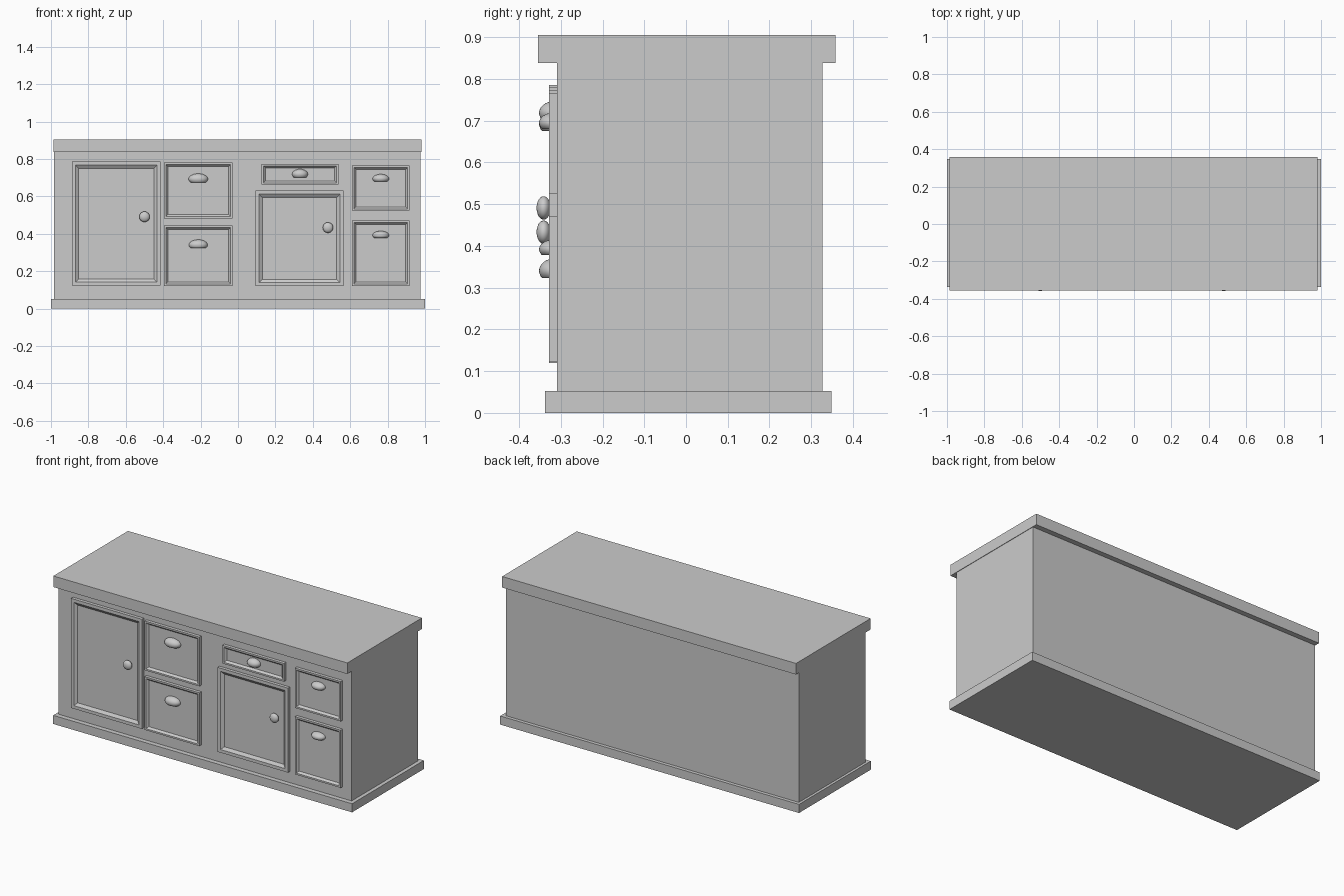
import bpy, bmesh, math
from mathutils import Matrix, Vector

if "Cube" in bpy.data.objects:
    bpy.data.objects.remove(bpy.data.objects["Cube"])

FACE = -0.328   # front plane of doors and drawers
BODY = -0.309   # front plane of the carcass


def finish(bm, name, smooth=False):
    bmesh.ops.recalc_face_normals(bm, faces=bm.faces)
    me = bpy.data.meshes.new(name)
    bm.to_mesh(me)
    bm.free()
    ob = bpy.data.objects.new(name, me)
    bpy.context.collection.objects.link(ob)
    if smooth:
        bpy.ops.object.select_all(action='DESELECT')
        ob.select_set(True)
        bpy.context.view_layer.objects.active = ob
        bpy.ops.object.shade_smooth_by_angle(angle=math.radians(40))
    return ob


def box_mesh(lo, hi):
    lo, hi = Vector(lo), Vector(hi)
    bm = bmesh.new()
    bmesh.ops.create_cube(bm, size=1, matrix=Matrix.Translation((lo + hi) / 2)
                          @ Matrix.Diagonal((*(hi - lo), 1)))
    bm.normal_update()
    return bm


def panel(name, x0, x1, z0, z1, rim, slope):
    # slab with a flat frame and a bevelled, recessed centre
    bm = box_mesh((x0, FACE, z0), (x1, BODY + 0.002, z1))
    front = min(bm.faces, key=lambda f: f.calc_center_median().y)
    bmesh.ops.inset_region(bm, faces=[front], thickness=rim, depth=0)
    bmesh.ops.inset_region(bm, faces=[front], thickness=slope, depth=-0.012)
    finish(bm, name)


def knob(name, x, z):
    # flattened ball on a short neck
    bm = bmesh.new()
    turn = Matrix.Rotation(math.pi / 2, 4, 'X')
    bmesh.ops.create_uvsphere(bm, u_segments=24, v_segments=12, radius=1,
                              matrix=Matrix.Translation((x, -0.341, z))
                              @ Matrix.Diagonal((0.028, 0.017, 0.028, 1)) @ turn)
    bmesh.ops.create_cone(bm, cap_ends=True, segments=16, radius1=0.011, radius2=0.011,
                          depth=0.03, matrix=Matrix.Translation((x, -0.327, z)) @ turn)
    finish(bm, name, True)


def cup_pull(name, x, half, z0, z1):
    # dome cut flat underneath and at the back
    h = (z1 - z0) * 0.62
    c = Vector((x, -0.318, z1 - h))
    bm = bmesh.new()
    bmesh.ops.create_uvsphere(bm, u_segments=32, v_segments=16, radius=1,
                              matrix=Matrix.Translation(c) @ Matrix.Diagonal((half, 0.034, h, 1)))
    for co, no in (((0, 0, z0), (0, 0, -1)), ((0, -0.314, 0), (0, 1, 0))):
        geom = bm.verts[:] + bm.edges[:] + bm.faces[:]
        cut = bmesh.ops.bisect_plane(bm, geom=geom, dist=1e-6, plane_co=co,
                                     plane_no=no, clear_outer=True)
        edges = [e for e in cut['geom_cut'] if isinstance(e, bmesh.types.BMEdge)]
        bmesh.ops.contextual_create(bm, geom=edges)
    finish(bm, name, True)


# carcass
finish(box_mesh((-1, -0.338, 0), (1, 0.348, 0.052)), "plinth")
finish(box_mesh((-0.984, BODY, 0.05), (0.977, 0.327, 0.84)), "cabinet_body")
finish(box_mesh((-0.987, -0.355, 0.838), (0.98, 0.358, 0.905)), "worktop")

# doors: x0, x1, z0, z1, then the knob position
for side, x0, x1, z0, z1, kx, kz in (
        ("left", -0.888, -0.414, 0.123, 0.786, -0.50, 0.491),
        ("right", 0.094, 0.564, 0.120, 0.631, 0.481, 0.433)):
    panel(side + "_door", x0, x1, z0, z1, 0.027, 0.024)
    knob(side + "_door_knob", kx, kz)

# drawers: x0, x1, z0, z1, then pull half width, bottom and top
for name, x0, x1, z0, z1, half, p0, p1 in (
        ("left_upper_drawer", -0.396, -0.029, 0.483, 0.781, 0.052, 0.675, 0.722),
        ("left_lower_drawer", -0.396, -0.029, 0.122, 0.444, 0.050, 0.323, 0.369),
        ("middle_drawer", 0.126, 0.537, 0.663, 0.773, 0.042, 0.702, 0.746),
        ("right_upper_drawer", 0.610, 0.917, 0.524, 0.765, 0.044, 0.680, 0.719),
        ("right_lower_drawer", 0.610, 0.917, 0.122, 0.471, 0.044, 0.378, 0.415)):
    panel(name, x0, x1, z0, z1, 0.014, 0.015)
    cup_pull(name + "_pull", (x0 + x1) / 2, half, p0, p1)
